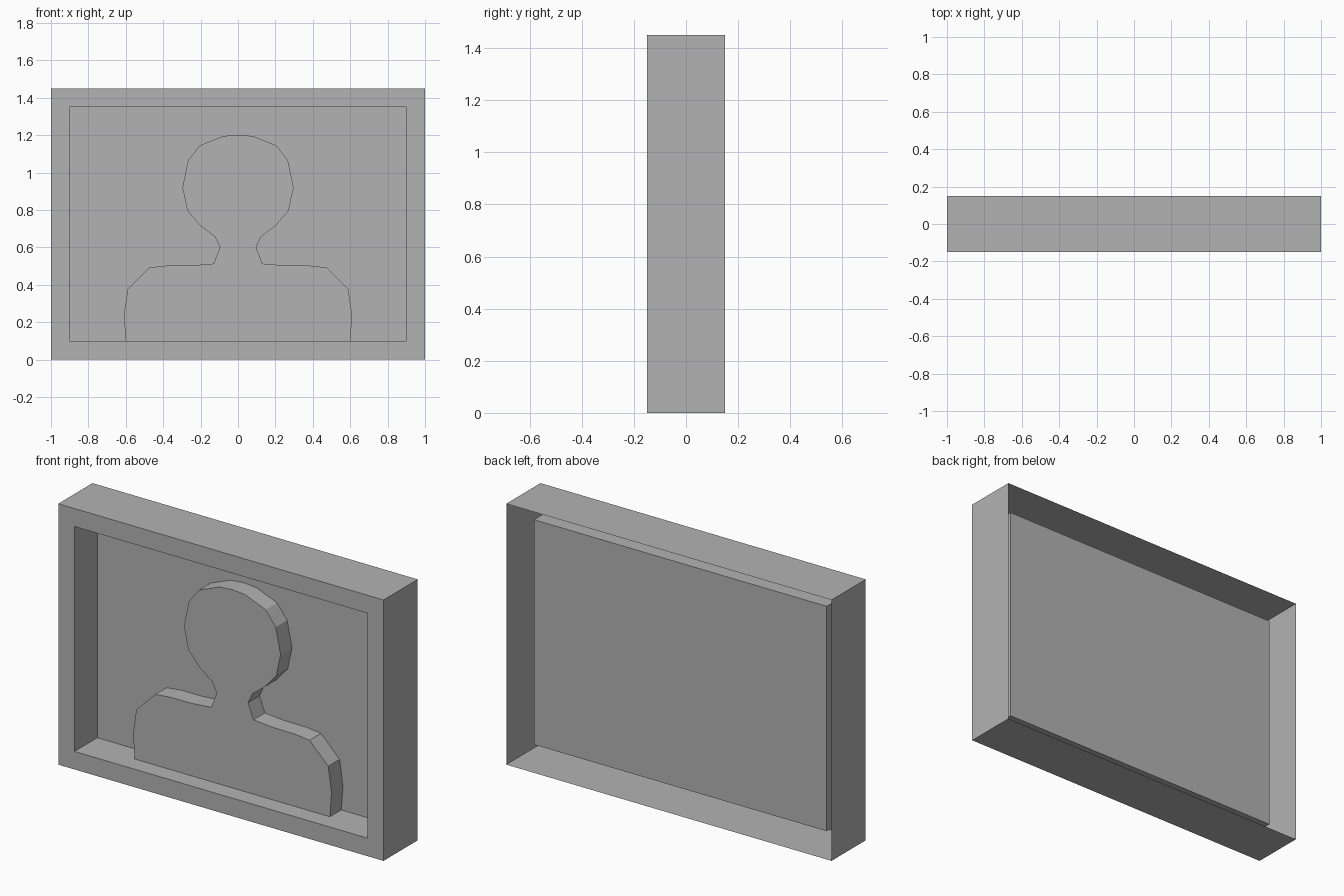
import bpy
import bmesh

cube = bpy.data.objects.get("Cube")
if cube:
    bpy.data.objects.remove(cube, do_unlink=True)

grey = bpy.data.materials.new("plain grey")
grey.use_nodes = True
COLOUR = (0.45, 0.45, 0.45, 1)
grey.diffuse_color = COLOUR
grey.node_tree.nodes["Principled BSDF"].inputs["Base Color"].default_value = COLOUR

HEIGHT, HALF_DEPTH, BORDER = 1.45, 0.15, 0.1
PANEL_Y, FIGURE_Y = 0.05, -0.05


def outline(bm, points, y):
    return [bm.verts.new((x, y, z)) for x, z in points]


def wall(bm, a, b, closed=True):
    """Join two matching outlines with quads."""
    n = len(a)
    for i in range(n if closed else n - 1):
        j = (i + 1) % n
        bm.faces.new((a[i], a[j], b[j], b[i]))


def finish(bm, name):
    mesh = bpy.data.meshes.new(name)
    bm.to_mesh(mesh)
    bm.free()
    mesh.materials.append(grey)
    obj = bpy.data.objects.new(name, mesh)
    bpy.context.collection.objects.link(obj)
    return obj


def rectangle(inset):
    x, low, high = 1 - inset, inset, HEIGHT - inset
    return [(-x, low), (x, low), (x, high), (-x, high)]


# Frame: thin open-backed shell whose front folds into a recessed tray
bm = bmesh.new()
rings = [outline(bm, rectangle(inset), y) for inset, y in (
    (0, HALF_DEPTH), (0, -HALF_DEPTH), (BORDER, -HALF_DEPTH), (BORDER, PANEL_Y))]
for back, front in zip(rings, rings[1:]):
    wall(bm, front, back)
bm.faces.new(rings[-1])
bmesh.ops.recalc_face_normals(bm, faces=bm.faces)
# the front border must face forward
border = min(bm.faces, key=lambda f: f.calc_center_median().y)
if border.normal.y > 0:
    bmesh.ops.reverse_faces(bm, faces=bm.faces)
finish(bm, "frame")

# Raised bust: half profile from foot to crown, mirrored
half = [(0.6, BORDER), (0.61, 0.235), (0.59, 0.378), (0.475, 0.492),
        (0.385, 0.502), (0.25, 0.503), (0.13, 0.513), (0.097, 0.6),
        (0.122, 0.655), (0.2, 0.715), (0.27, 0.795), (0.297, 0.92),
        (0.267, 1.065), (0.205, 1.145), (0.08, 1.195)]
profile = half + [(0, 1.202)] + [(-x, z) for x, z in reversed(half)]
bm = bmesh.new()
front = outline(bm, profile, FIGURE_Y)
back = outline(bm, profile, PANEL_Y)
bm.faces.new(front)
wall(bm, back, front, closed=False)
bmesh.ops.recalc_face_normals(bm, faces=bm.faces)
bm.faces.ensure_lookup_table()
if bm.faces[0].normal.y > 0:
    bmesh.ops.reverse_faces(bm, faces=bm.faces)
finish(bm, "bust_silhouette")
